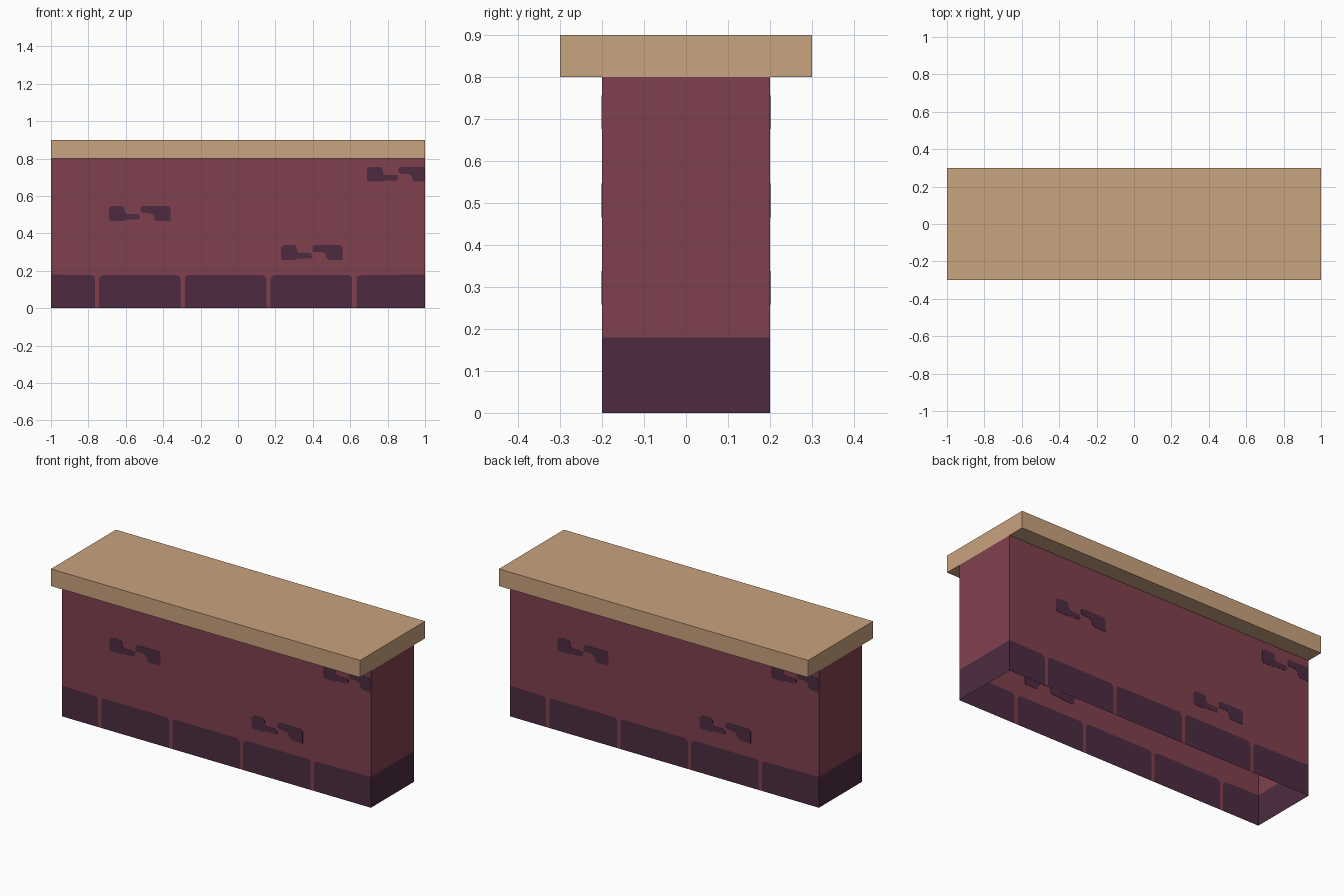
import bpy, bmesh, math

if "Cube" in bpy.data.objects:
    bpy.data.objects.remove(bpy.data.objects["Cube"])


def material(name, rgb):
    lin = [((c / 255 + 0.055) / 1.055) ** 2.4 for c in rgb]
    m = bpy.data.materials.new(name)
    m.diffuse_color = (*lin, 1)
    m.use_nodes = True
    m.node_tree.nodes["Principled BSDF"].inputs["Base Color"].default_value = m.diffuse_color
    return m


RED = material("brick red", (128, 64, 78))
PLUM = material("dark plum", (77, 43, 64))
TAN = material("tan stone", (201, 163, 126))

HALF_L, HALF_W, WALL_H = 1.0, 0.2, 0.8
BAND, END_BAND, GAP, R = 0.176, 0.18, 0.022, 0.022
GAPS = [-0.754 + 0.4585 * i for i in range(4)]


def finish(name, bm, mats):
    me = bpy.data.meshes.new(name)
    bm.to_mesh(me)
    bm.free()
    ob = bpy.data.objects.new(name, me)
    for m in mats:
        me.materials.append(m)
    bpy.context.collection.objects.link(ob)
    return ob


def brick(x0, x1):
    """Outline of a base stone, from lower left over rounded top to lower right."""
    pts = [(x0, 0)]
    for cx, start in ((x0 + R, math.pi), (x1 - R, math.pi / 2)):
        if abs(cx) + R > HALF_L - 1e-6:          # square at the wall ends
            pts.append((math.copysign(HALF_L, cx), END_BAND))
            continue
        for k in range(5):
            a = start - k * math.pi / 8
            pts.append((cx + R * math.cos(a), BAND - R + R * math.sin(a)))
    return pts + [(x1, 0)]


# Wall: hollow shell, open below; side 1 is the front, -1 the back (half turn)
bm = bmesh.new()
edges = [-HALF_L] + [g + s * GAP / 2 for g in GAPS for s in (-1, 1)] + [HALF_L]
stones = [brick(edges[i], edges[i + 1]) for i in range(0, len(edges), 2)]
# Red face runs over the stones and down into each joint
comb = [p for s in stones for p in s][1:-1] + [(HALF_L, WALL_H), (-HALF_L, WALL_H)]
for side in (1, -1):
    def add(pts, mat, rev):
        vs = [bm.verts.new((side * x, -side * HALF_W, z)) for x, z in pts]
        f = bm.faces.new(vs[::-1] if rev else vs)
        f.material_index = mat
    for s in stones:
        add(s, 1, True)
    add(comb, 0, False)
    # End walls: plain band with red above
    for z0, z1, mat in ((0, END_BAND, 1), (END_BAND, WALL_H, 0)):
        f = bm.faces.new([bm.verts.new((side * HALF_L, side * y, z)) for y, z in (
            (-HALF_W, z0), (HALF_W, z0), (HALF_W, z1), (-HALF_W, z1))])
        f.material_index = mat
bmesh.ops.remove_doubles(bm, verts=bm.verts, dist=1e-5)
finish("wall", bm, [RED, PLUM])

# Worn brick marks: thin plates showing on both sides of the shell
LEFT = [(0, .01), (.01, 0), (.08, 0), (.09, .007), (.155, .007), (.165, .014), (.163, .037),
        (.1, .037), (.085, .044), (.083, .07), (.072, .08), (.015, .08), (0, .068)]
RIGHT = [(.168, .05), (.18, .042), (.215, .042), (.237, .034), (.243, .01), (.255, 0),
         (.33, 0), (.33, .066), (.318, .08), (.18, .08), (.168, .072)]
bm = bmesh.new()
for side in (1, -1):
    for ox, oz in ((-.69, .466), (.23, .258), (.69, .676)):
        for prof in (LEFT, RIGHT):
            vs = [bm.verts.new((side * min(ox + x, HALF_L), -side * (HALF_W + .0015), oz + z))
                  for x, z in prof]
            r = bmesh.ops.extrude_face_region(bm, geom=[bm.faces.new(vs)])
            for v in r["geom"]:
                if isinstance(v, bmesh.types.BMVert):
                    v.co.y += side * .003
bmesh.ops.recalc_face_normals(bm, faces=bm.faces)
finish("worn_brick_marks", bm, [PLUM])

# Coping slab on top
bm = bmesh.new()
bmesh.ops.create_cube(bm, size=1)
bmesh.ops.scale(bm, vec=(2, 0.6, 0.1), verts=bm.verts)
bmesh.ops.translate(bm, vec=(0, 0, 0.85), verts=bm.verts)
finish("coping_slab", bm, [TAN])
